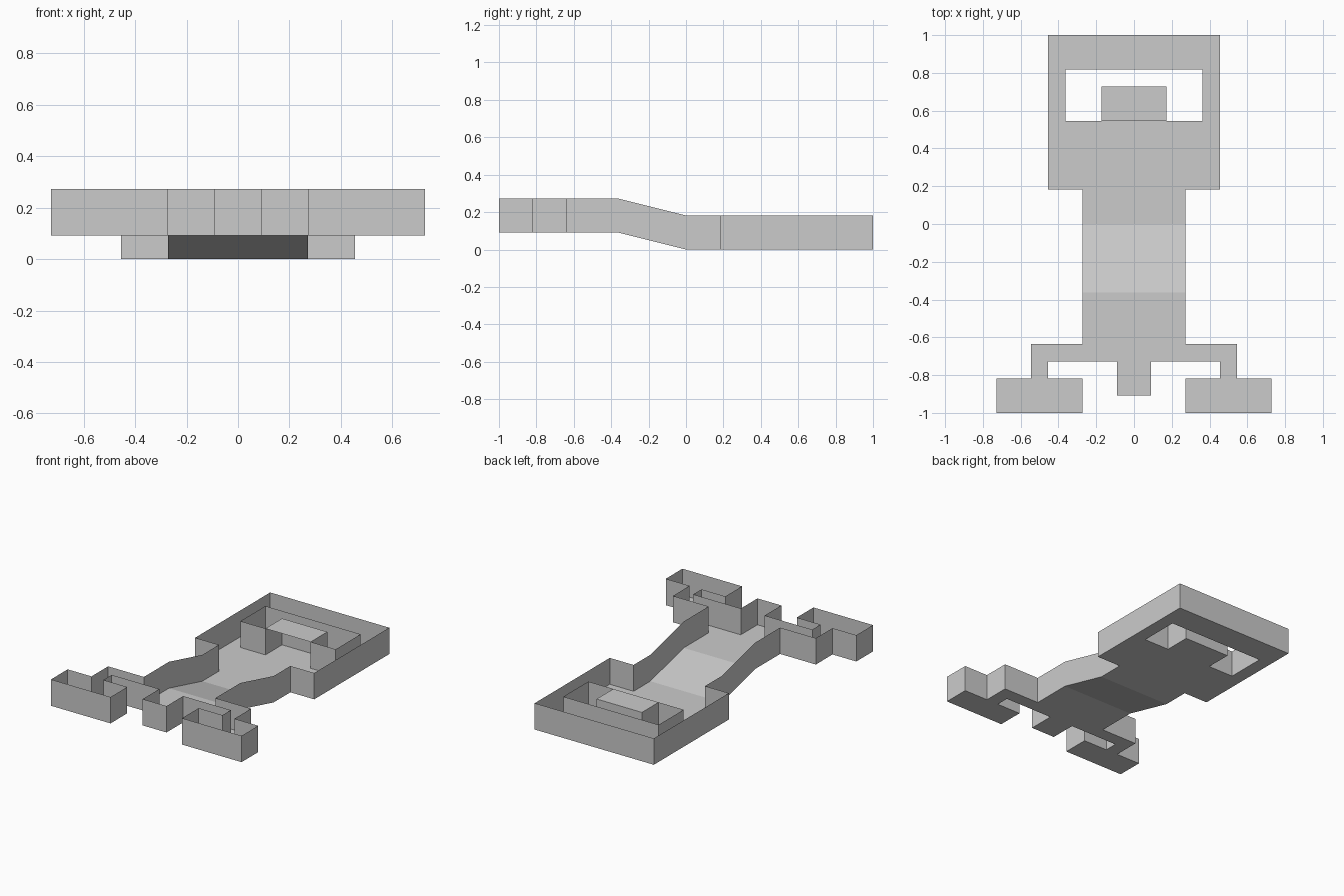
import bpy, bmesh

if "Cube" in bpy.data.objects:
    bpy.data.objects.remove(bpy.data.objects["Cube"])

U = 1 / 11      # layout module
WALL = 2 * U    # rim height


def floor_z(y):
    # flat rear deck, ramp, raised front deck
    return U * min(max(-y / (4 * U), 0), 1)


def tray(name, rects):
    """Thin floor made of mirrored rectangles, with a rim on every open edge."""
    rects = rects + [(-x1, -x0, y0, y1) for x0, x1, y0, y1 in rects]
    xs = sorted({round(v, 4) for r in rects for v in r[:2]})
    ys = sorted({round(v, 4) for r in rects for v in r[2:]})
    bm = bmesh.new()
    for x0, x1 in zip(xs, xs[1:]):
        for y0, y1 in zip(ys, ys[1:]):
            cx, cy = (x0 + x1) / 2, (y0 + y1) / 2
            if any(a < cx < b and c < cy < d for a, b, c, d in rects):
                bm.faces.new([bm.verts.new((x * U, y * U, floor_z(y * U)))
                              for x, y in ((x0, y0), (x1, y0), (x1, y1), (x0, y1))])
    bmesh.ops.remove_doubles(bm, verts=bm.verts, dist=1e-4)
    rim = [e for e in bm.edges if e.is_boundary]
    new = bmesh.ops.extrude_edge_only(bm, edges=rim)["geom"]
    bmesh.ops.translate(bm, vec=(0, 0, WALL),
                        verts=[g for g in new if isinstance(g, bmesh.types.BMVert)])
    bmesh.ops.recalc_face_normals(bm, faces=bm.faces)
    bmesh.ops.dissolve_limit(bm, angle_limit=0.01, verts=bm.verts, edges=bm.edges)
    return finish(name, bm)


def finish(name, bm):
    mesh = bpy.data.meshes.new(name)
    bm.to_mesh(mesh)
    bm.free()
    obj = bpy.data.objects.new(name, mesh)
    bpy.context.collection.objects.link(obj)
    return obj


ISLAND = 1.9    # half width of the covered booth

tray("walled_floor", [
    (-5, 5, 9, 11),               # back strip
    (4, 5, 6, 9),                 # strip beside the opening
    (-5, 5, 2, 6),                # rear deck
    (-ISLAND, ISLAND, 6, 8),      # booth floor
    (-3, 3, 0, 2),                # neck
    (-3, 3, -4, 0),               # ramp
    (-3, 3, -8, -4),              # front deck
    (-1, 1, -10, -8),             # centre tongue
    (3, 6, -8, -7),               # arm
    (5, 6, -9, -8),               # leg
    (3, 8, -11, -9),              # foot
])

# lid over the booth, open towards the front
bm = bmesh.new()
bm.faces.new([bm.verts.new((x * U, y * U, WALL)) for x, y in
              ((-ISLAND, 6), (ISLAND, 6), (ISLAND, 8), (-ISLAND, 8))])
finish("booth_lid", bm)
